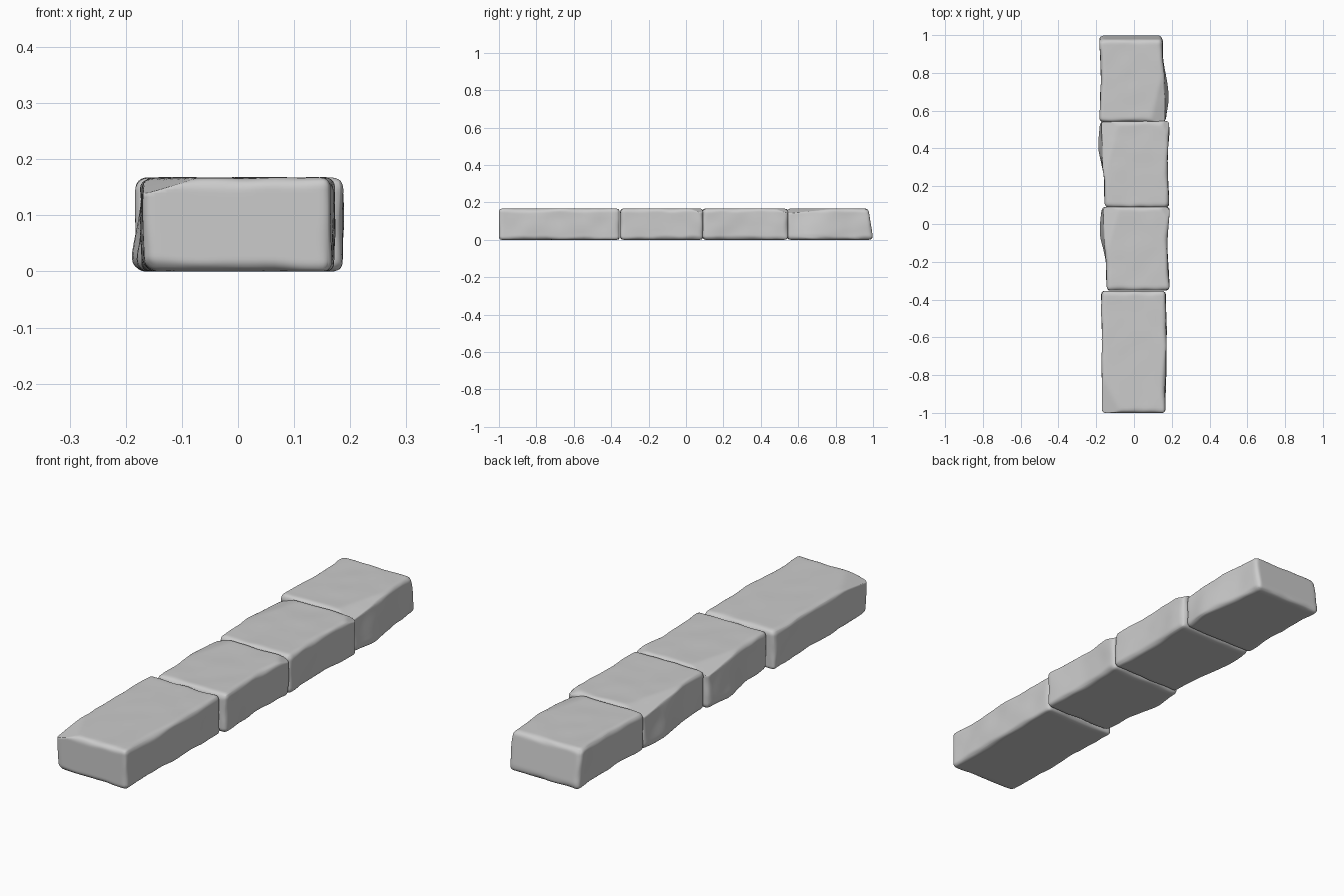
import bpy, bmesh, math
from mathutils import Vector, noise

if "Cube" in bpy.data.objects:
    bpy.data.objects.remove(bpy.data.objects["Cube"])

H = 0.167  # stone height


def interp(points, t):
    """Smooth interpolation through (position, value) pairs."""
    if t <= points[0][0]:
        return points[0][1]
    for (a, va), (b, vb) in zip(points, points[1:]):
        if t <= b:
            s = (t - a) / (b - a)
            return va + (vb - va) * s * s * (3 - 2 * s)
    return points[-1][1]


def stone(name, y0, y1, left, right, lean_l=(), lean_r=(), chips=(), end_lean=0.0, seed=0):
    """Worn block: rounded box warped to its outline, with leaning sides and corner chips."""
    bm = bmesh.new()
    bmesh.ops.create_cube(bm, size=2)
    bmesh.ops.subdivide_edges(bm, edges=bm.edges[:], cuts=29, use_grid_fill=True)
    half = Vector((0.17, (y1 - y0) / 2, H / 2))
    mid = (y0 + y1) / 2
    off = Vector((seed * 7.3, seed * 3.1, seed * 5.7))
    for v in bm.verts:
        # rounded box, grid packed towards the edges, uneven edge radius
        p = Vector([math.sin(c * math.pi / 2) * h for c, h in zip(v.co, half)])
        r = 0.021 + 0.010 * noise.noise(p * 14 + off)
        q = Vector([max(-(h - r), min(h - r, c)) for c, h in zip(p, half)])
        d = p - q
        p = q + d.normalized() * r
        y, z = p.y + mid, p.z + half.z
        # wavy outline and sides that lean inward towards the top
        xl, xr = interp(left, y), interp(right, y)
        up = max(0, (z - 0.03) / (H - 0.03))
        if lean_l:
            xl += interp(lean_l, y) * up
        if lean_r:
            xr -= interp(lean_r, y) * up
        x = xl + (xr - xl) * (p.x / half.x + 1) / 2
        if y > mid:
            y -= end_lean * up * (y - mid) / half.y
        # shallow chips: planes slicing off top corners
        for cx, cy, nx, ny, nz in chips:
            n = Vector((nx, ny, nz)).normalized()
            over = (Vector((x, y, z)) - Vector((cx, cy, H))).dot(n)
            if over > 0:
                x, y, z = Vector((x, y, z)) - n * over
        # surface wear, strongest on the sides
        w = noise.noise(Vector((x, y, z)) * 11 + off)
        x += 0.004 * w * abs(p.x / half.x)
        z += 0.0015 * w * up
        v.co = (x, y, max(z, 0.0))
    mesh = bpy.data.meshes.new(name)
    bm.to_mesh(mesh)
    bm.free()
    for f in mesh.polygons:
        f.use_smooth = True
    bpy.context.collection.objects.link(bpy.data.objects.new(name, mesh))


# long end stone
stone("long_stone", -1.0, -0.355,
      [(-1, -0.169), (-0.36, -0.172)], [(-1, 0.166), (-0.6, 0.171), (-0.36, 0.169)],
      chips=[(-0.10, -0.93, -1, -0.5, 3.5)], seed=1)

# two middle stones, each with a bulge on the left
for i, (y0, y1, lo, hi) in enumerate([(-0.352, 0.091, -0.143, -0.180),
                                      (0.088, 0.546, -0.155, -0.188)]):
    L = y1 - y0
    stone(f"middle_stone_{i + 1}", y0, y1,
          [(y0, lo), (y0 + 0.3 * L, lo - 0.004), (y0 + 0.7 * L, hi), (y1, hi + 0.008)],
          [(y0, 0.186), (y0 + 0.5 * L, 0.177), (y1, 0.187)],
          lean_l=[(y0 + 0.35 * L, 0.0), (y0 + 0.7 * L, 0.024), (y1, 0.008)],
          chips=[(-0.11, y0 + 0.75 * L, -1, 0.25, 3),
                 (0.15, y1 - 0.03, 1, 0.6, 2.2)], seed=2 + i)

# end stone, turned round so its bulge is on the right, with a broken far face
stone("broken_end_stone", 0.540, 0.997,
      [(0.54, -0.181), (0.75, -0.176), (0.99, -0.182)],
      [(0.54, 0.172), (0.66, 0.184), (0.9, 0.153), (0.99, 0.150)],
      lean_r=[(0.54, 0.008), (0.66, 0.024), (0.85, 0.0)],
      chips=[(0.11, 0.64, 1, -0.25, 3)], end_lean=0.022, seed=5)
